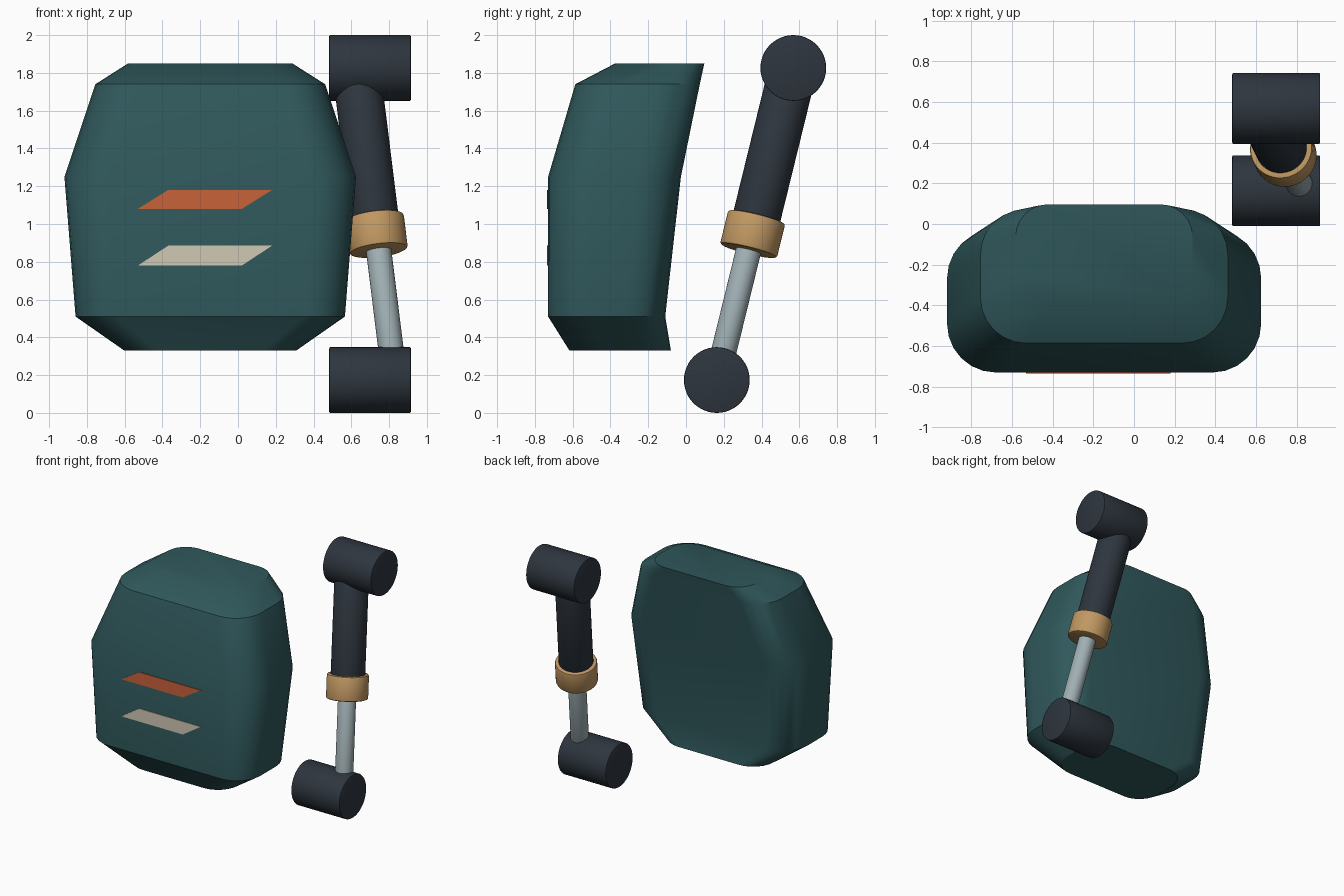
import bpy, bmesh, math
from mathutils import Vector

if "Cube" in bpy.data.objects:
    bpy.data.objects.remove(bpy.data.objects["Cube"], do_unlink=True)


def material(name, r, g, b):
    m = bpy.data.materials.new(name)
    m.use_nodes = True
    m.diffuse_color = (r, g, b, 1)
    m.node_tree.nodes["Principled BSDF"].inputs["Base Color"].default_value = (r, g, b, 1)
    return m


teal = material("deep teal", 0.029, 0.097, 0.105)
charcoal = material("charcoal", 0.027, 0.036, 0.048)
bronze = material("bronze", 0.53, 0.314, 0.122)
steel = material("steel", 0.35, 0.43, 0.456)
orange = material("burnt orange", 0.58, 0.122, 0.042)
cream = material("cream", 0.63, 0.58, 0.456)


def finish(bm, name, mat, angle=30):
    bmesh.ops.recalc_face_normals(bm, faces=bm.faces)
    mesh = bpy.data.meshes.new(name)
    bm.to_mesh(mesh)
    bm.free()
    mesh.materials.append(mat)
    ob = bpy.data.objects.new(name, mesh)
    bpy.context.scene.collection.objects.link(ob)
    bpy.ops.object.select_all(action='DESELECT')
    ob.select_set(True)
    bpy.context.view_layer.objects.active = ob
    bpy.ops.object.shade_smooth_by_angle(angle=math.radians(angle))
    return ob


def rod(name, start, end, radius, mat, bevel=0.006):
    """Cylinder running between two points, with softened rims."""
    start, end = Vector(start), Vector(end)
    axis = end - start
    bm = bmesh.new()
    bmesh.ops.create_cone(bm, cap_ends=True, segments=48, radius1=radius,
                          radius2=radius, depth=axis.length)
    rims = [e for e in bm.edges if abs(e.verts[0].co.z - e.verts[1].co.z) < 1e-4]
    bmesh.ops.bevel(bm, geom=rims, offset=bevel, segments=2, profile=0.5, affect='EDGES')
    turn = Vector((0, 0, 1)).rotation_difference(axis.normalized()).to_matrix().to_4x4()
    bmesh.ops.transform(bm, matrix=turn, verts=bm.verts)
    bmesh.ops.translate(bm, vec=(start + end) / 2, verts=bm.verts)
    return finish(bm, name, mat)


# Armour shell: rounded rectangles lofted upwards
MID_X = -0.147
SECTIONS = [  # height, half width, front y, back y
    (0.33, 0.455, -0.617, -0.08),
    (0.51, 0.713, -0.73, -0.11),
    (1.25, 0.772, -0.73, -0.027),
    (1.74, 0.608, -0.586, 0.073),
    (1.85, 0.435, -0.375, 0.097),
]


def rounded_ring(bm, z, half, front, back, steps=6):
    depth = (back - front) / 2
    mid_y = (back + front) / 2
    r = depth * 0.68
    ring = []
    for corner, (sx, sy) in enumerate([(1, 1), (-1, 1), (-1, -1), (1, -1)]):
        for i in range(steps + 1):
            a = math.pi / 2 * (corner + i / steps)
            ring.append(bm.verts.new((MID_X + sx * (half - r) + r * math.cos(a),
                                      mid_y + sy * (depth - r) + r * math.sin(a), z)))
    return ring


bm = bmesh.new()
rings = [rounded_ring(bm, *s) for s in SECTIONS]
for low, high in zip(rings, rings[1:]):
    for i in range(len(low)):
        j = (i + 1) % len(low)
        bm.faces.new((low[i], low[j], high[j], high[i]))
bm.faces.new(rings[0])
bm.faces.new(rings[-1])
finish(bm, "armour_shell", teal)


# Slanted stripes on the shell front
def stripe(name, bottom, top, mat):
    outline = [(-0.53, bottom), (0.02, bottom), (0.18, top), (-0.37, top)]
    bm = bmesh.new()
    face = bm.faces.new([bm.verts.new((x, -0.735, z)) for x, z in outline])
    out = bmesh.ops.extrude_face_region(bm, geom=[face])
    moved = [v for v in out["geom"] if isinstance(v, bmesh.types.BMVert)]
    bmesh.ops.translate(bm, vec=(0, 0.007, 0), verts=moved)
    finish(bm, name, mat)


stripe("upper_stripe", 1.08, 1.18, orange)
stripe("lower_stripe", 0.78, 0.885, cream)

# Piston between two cross barrels
foot = Vector((0.83, 0.163, 0.174))
head = Vector((0.625, 0.568, 1.826))


def along(t):
    return foot.lerp(head, t)


for name, centre in (("lower_barrel", foot), ("upper_barrel", head)):
    rod(name, (0.483, centre.y, centre.z), (0.915, centre.y, centre.z), 0.174, charcoal)
rod("piston_rod", along(0), along(0.5), 0.067, steel)
rod("piston_sleeve", along(0.46), along(1), 0.127, charcoal)
rod("piston_collar", along(0.414), along(0.522), 0.155, bronze, 0.012)
